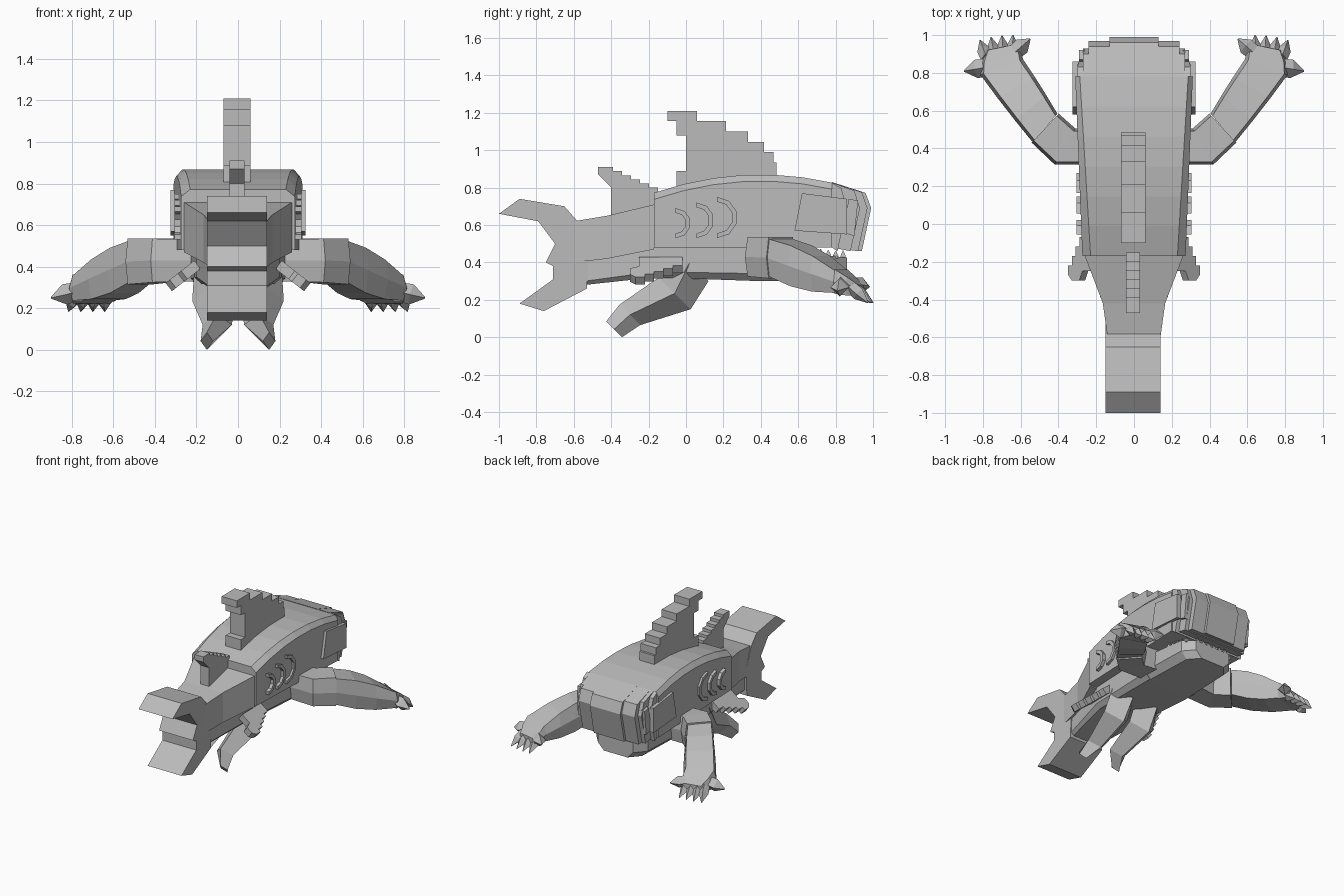
import bpy, bmesh, math
from mathutils import Vector

default_cube = bpy.data.objects.get("Cube")
if default_cube:
    bpy.data.objects.remove(default_cube)

tone = (0.5, 0.5, 0.5, 1)
grey = bpy.data.materials.new("plain grey")
grey.use_nodes = True
grey.diffuse_color = tone
grey.node_tree.nodes["Principled BSDF"].inputs["Base Color"].default_value = tone


def loft(name, rings, mirror=False):
    """Join equal-length rings of points into a closed, flat-faced solid."""
    bm = bmesh.new()
    loops = [[bm.verts.new(point) for point in ring] for ring in rings]
    for first, second in zip(loops, loops[1:]):
        for i in range(len(first)):
            bm.faces.new((first[i - 1], first[i], second[i], second[i - 1]))
    bm.faces.new(loops[0])
    bm.faces.new(loops[-1])
    bmesh.ops.recalc_face_normals(bm, faces=bm.faces)
    mesh = bpy.data.meshes.new(name)
    bm.to_mesh(mesh)
    bm.free()
    mesh.materials.append(grey)
    part = bpy.data.objects.new(name, mesh)
    bpy.context.collection.objects.link(part)
    if mirror:
        part.modifiers.new("Mirror", 'MIRROR').use_mirror_merge = False


def slab(name, profile, inner, outer, mirror=False):
    """Extrude a side profile of (y, z) points across x."""
    loft(name, [[(x, y, z) for y, z in profile] for x in (inner, outer)], mirror)


def hull_ring(y, width, low, high, bevel):
    """Box section with bevelled lower corners."""
    return [(-width + bevel, y, low), (width - bevel, y, low), (width, y, low + bevel),
            (width, y, high), (-width, y, high), (-width, y, low + bevel)]


def shell_ring(y, floor):
    """Upper body section: an arched back with chamfered shoulders."""
    width, roof_width = 0.28 + y * 0.04, 0.24 + y * 0.06
    roof = 0.87 - 0.3 * (y - 0.4) ** 2
    shoulder = roof - 0.035
    return [(-width, y, floor), (width, y, floor), (width, y, shoulder),
            (roof_width, y, roof), (-roof_width, y, roof), (-width, y, shoulder)]


def stairs(count, corner):
    """Descending steps whose outer corners come from a rule."""
    corners = [corner(i) for i in range(count)]
    points = corners[:1]
    for (y, z), (next_y, next_z) in zip(corners, corners[1:]):
        points += [(y, next_z), (next_y, next_z)]
    return points


# Upper body shell
mouth_line = 0.48
nape, rump = 0.78, -0.17
segments = 6
loft("upper_body", [shell_ring(rump + (nape - rump) * i / segments, mouth_line)
                    for i in range(segments + 1)])

# Snout made of nested slabs, stepping in towards the sides
for label, width, front in (("cheek", 0.3, 0.86), ("outer", 0.27, 0.93),
                            ("inner", 0.24, 0.97), ("centre", 0.13, 0.99)):
    slab(f"snout_{label}", [
        (nape, mouth_line), (nape, 0.8 + front * 0.03), (front - 0.03, 0.77 + (1 - front) * 0.2),
        (front, 0.69), (front - 0.05, 0.46)], -width, width)

# Belly, tail stock and lower jaw
loft("belly", [hull_ring(-0.54, 0.13, 0.28, 0.45, 0.02), hull_ring(rump, 0.2, 0.32, 0.5, 0.03),
               hull_ring(0.4, 0.23, 0.3, 0.5, 0.04)])
loft("tail_stock", [hull_ring(-0.6, 0.14, 0.4, 0.62, 0), hull_ring(-0.42, 0.165, 0.42, 0.65, 0),
                    hull_ring(rump, 0.26, 0.47, 0.71, 0)])
jaw_floor, jaw_bevel = 0.3, 0.05
loft("lower_jaw", [hull_ring(0.36, 0.235, jaw_floor, 0.47, jaw_bevel),
                   hull_ring(0.78, 0.22, jaw_floor, 0.435, jaw_bevel),
                   hull_ring(0.86, 0.15, jaw_floor, 0.425, jaw_bevel)])

# Tail fin with a notched trailing edge
fin_centre = -0.005
tail_half = 0.145
slab("tail_fin", [
    (-1, 0.66), (-0.89, 0.74), (-0.65, 0.7), (-0.58, 0.62), (-0.52, 0.45), (-0.53, 0.26),
    (-0.76, 0.14), (-0.89, 0.18), (-0.71, 0.31), (-0.71, 0.38),
    (-0.75, 0.4), (-0.7, 0.5), (-0.79, 0.62)],
    fin_centre - tail_half, fin_centre + tail_half)

# Stepped fins along the back
fin_half, tip_back, peak, notch, base = 0.065, -0.1, 1.21, -0.05, 0.8
steps = 6
slab("dorsal_fin",
     [(tip_back, peak)]
     + stairs(steps, lambda i: (0.485 - 0.017 * (steps - 1 - i) ** 2, peak - 0.055 * i))
     + [(0.485, base), (notch, base), (notch, 0.89), (0, 0.89), (0, 1.08),
        (notch, 1.08), (notch, peak - 0.055), (tip_back, peak - 0.055)],
     fin_centre - fin_half, fin_centre + fin_half)

fin_half, tip_back, peak, notch = 0.037, -0.47, 0.91, -0.4
slab("rear_dorsal_fin",
     [(tip_back, peak)]
     + stairs(steps + 1, lambda i: (-0.39 + 0.048 * i, peak - 0.022 * i))
     + [(-0.1, 0.74), (rump, 0.68), (notch, 0.64), (notch, 0.8), (tip_back, peak - 0.04)],
     fin_centre - fin_half, fin_centre + fin_half)

# Stepped side fins, sloping down and outwards
slope = math.radians(-38)
outward = Vector((math.cos(slope), 0, math.sin(slope)))
upward = Vector((-outward.z, 0, outward.x))
root = Vector((0.18, 0, 0.39))
trailing, reach = -0.3, 0.15
outline = stairs(steps, lambda i: (-0.02 - 0.05 * i, 0.05 + 0.025 * i))
outline = [(-0.02, 0)] + outline + [(trailing, reach), (trailing, 0.1), (-0.25, 0.08), (-0.25, 0)]
loft("side_fin", [[root + Vector((0, y, 0)) + outward * u + upward * lift for y, u in outline]
                  for lift in (0, 0.05)], True)


def blade_ring(centre, width, depth):
    """Diamond section, wide across x and leaning back."""
    centre, across, lean = Vector(centre), Vector((width, 0, 0)), Vector((0, -depth, depth))
    return [centre + across, centre + lean, centre - across, centre - lean]


# Swept hind fins under the belly
loft("hind_fin", [blade_ring((0.11, 0.02, 0.4), 0.1, 0.1),
                  blade_ring((0.115, -0.06, 0.235), 0.105, 0.085),
                  blade_ring((0.1, -0.3, 0.12), 0.07, 0.055),
                  blade_ring((0.15, -0.385, 0.042), 0.03, 0.042)], True)


def limb_ring(centre, degrees, width, height):
    """Six-sided arm section turned about the vertical."""
    angle = math.radians(degrees)
    across = Vector((math.cos(angle), math.sin(angle), 0)) * width
    lift = Vector((0, 0, height))
    inset = across * 0.85
    return [centre - across, centre - inset + lift, centre + inset + lift,
            centre + across, centre + inset - lift, centre - inset - lift]


# Arms: blocky shoulder, tapering forearm and flattened palm
elbow, wrist = Vector((0.47, 0.507, 0.425)), Vector((0.7, 0.83, 0.297))
knuckles = Vector((0.705, 0.935, 0.25))
loft("shoulder", [limb_ring(Vector((0.2, 0.415, 0.43)), 90, 0.1, 0.1),
                  limb_ring(Vector((0.365, 0.41, 0.43)), 120, 0.11, 0.105),
                  limb_ring(elbow, 133, 0.105, 0.11)], True)
loft("forearm", [limb_ring(elbow.lerp(wrist, t), 130 + 30 * t, 0.1 + 0.02 * t,
                           0.1 + 0.06 * t - 0.1 * t * t)
                 for t in (i / 3 for i in range(4))], True)
loft("palm", [limb_ring(wrist, 160, 0.12, 0.065),
              limb_ring(wrist.lerp(knuckles, 0.5), 165, 0.11, 0.05),
              limb_ring(knuckles, 168, 0.08, 0.03)], True)


def spike(name, base, tip, radius):
    """Four-sided claw with a bulged middle."""
    start, end = Vector(base), Vector(tip)
    axis = (end - start).normalized()
    side = axis.orthogonal().normalized()
    if abs(axis.z) < 0.9:
        side = axis.cross(Vector((0, 0, 1))).normalized()
    lift = side.cross(axis)
    loft(name, [[start.lerp(end, along) + offset * radius * scale
                 for offset in (side, lift, -side, -lift)]
                for along, scale in ((0, 0.9), (0.45, 1), (1, 0.08))], True)


# Fingers and thumbs
for i in range(4):
    spike(f"finger_{i + 1}", (0.78 - 0.045 * i, 0.88, 0.27),
          (0.815 - 0.058 * i, 1 - 0.003 * (3 - i) ** 2, 0.185), 0.036)
spike("outer_thumb", (0.78, 0.83, 0.28), (0.9, 0.81, 0.25), 0.05)
spike("inner_thumb", (0.63, 0.91, 0.28), (0.55, 0.98, 0.27), 0.045)

# Curved gill ridges, growing towards the head
for i in range(3):
    y, z, radius = -0.055 + 0.11 * i, 0.61 + 0.015 * i, 0.08 + 0.015 * i
    sweep = [math.pi * (step / 5 - 0.5) for step in range(6)]
    arc = [(y + math.cos(a) * radius, z + math.sin(a) * radius) for a in sweep]
    radius -= 0.025
    arc += [(y + math.cos(a) * radius, z + math.sin(a) * radius) for a in reversed(sweep)]
    slab(f"gill_{i + 1}", arc, 0.265, 0.305, True)

# Cheek panels and bands beside the mouth
slab("cheek_panel", [(0.58, 0.57), (0.62, 0.77), (0.86, 0.74), (0.86, 0.55)], 0.295, 0.325, True)
slab("cheek_band", [(0.84, 0.56), (0.87, 0.74), (0.92, 0.73), (0.9, 0.54)], 0.26, 0.29, True)

# Teeth along the lower jaw
for i in range(5):
    x, y = 0.21 - 0.005 * i, 0.64 + 0.04 * i
    spike(f"side_tooth_{i + 1}", (x, y, 0.42), (x, y, 0.485 - 0.006 * i), 0.02)
for i in range(3):
    x, y = 0.025 + 0.05 * i, 0.84
    spike(f"front_tooth_{i + 1}", (x, y, 0.41), (x, y, 0.465), 0.02)
